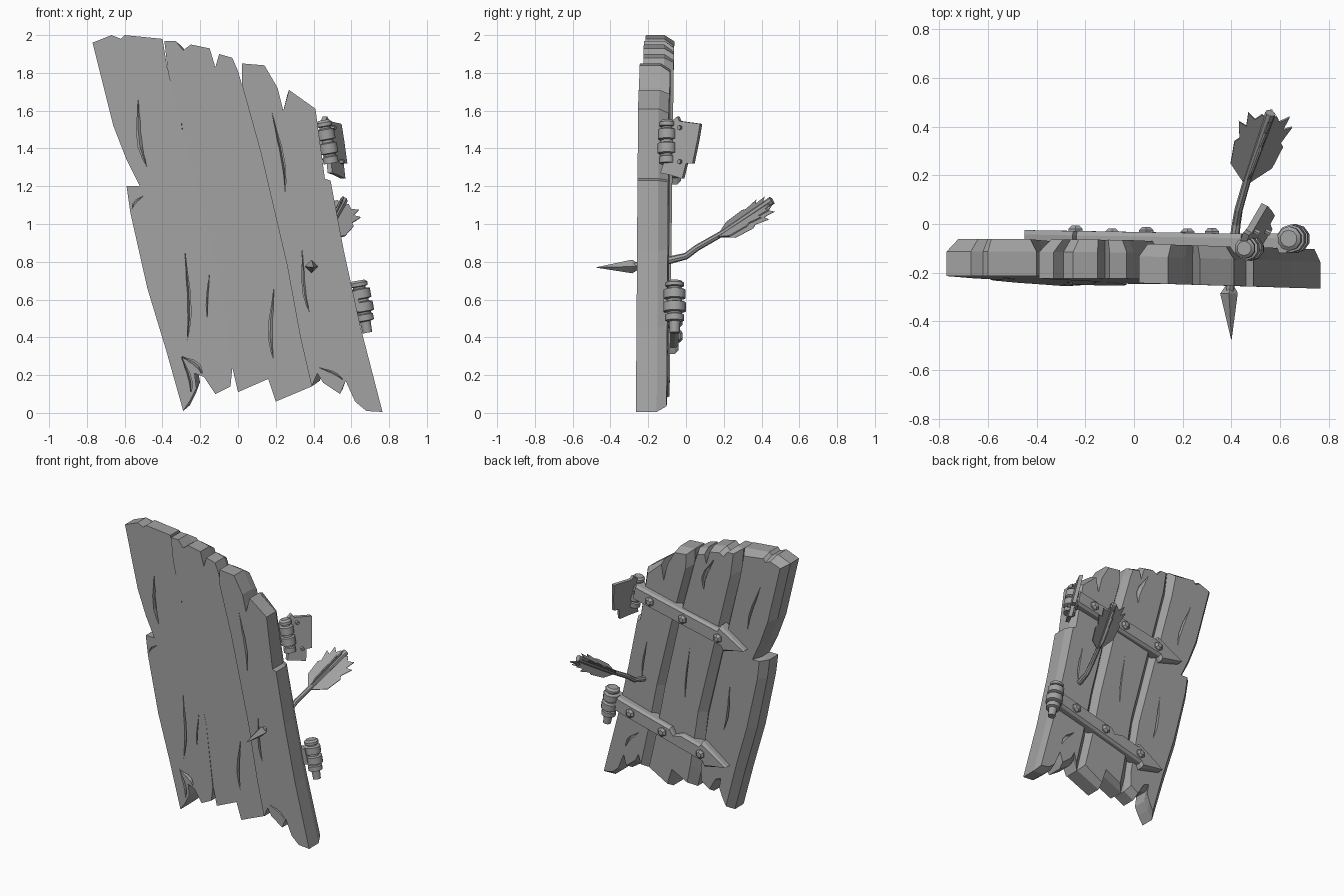
import bpy, bmesh, math, random
from mathutils import Vector

cube = bpy.data.objects.get("Cube")
if cube:
    bpy.data.objects.remove(cube)
random.seed(4)

GREY = (0.36, 0.36, 0.36, 1)
mat = bpy.data.materials.new("plain grey")
mat.use_nodes = True
mat.diffuse_color = GREY
mat.node_tree.nodes["Principled BSDF"].inputs["Base Color"].default_value = GREY


def loft(name, rings):
    """Closed solid through rings holding equal numbers of points."""
    bm = bmesh.new()
    loops = [[bm.verts.new(p) for p in ring] for ring in rings]
    n = len(loops[0])
    for a, b in zip(loops, loops[1:]):
        for i in range(n):
            j = (i + 1) % n
            bm.faces.new((a[i], a[j], b[j], b[i]))
    bm.faces.new(loops[0])
    bm.faces.new(loops[-1])
    bmesh.ops.recalc_face_normals(bm, faces=bm.faces)
    me = bpy.data.meshes.new(name)
    bm.to_mesh(me)
    bm.free()
    me.materials.append(mat)
    ob = bpy.data.objects.new(name, me)
    bpy.context.collection.objects.link(ob)
    return ob


def tube(name, path, radii, sides):
    """Round section swept along a path."""
    path = [Vector(p) for p in path]
    rings = []
    for i, (p, r) in enumerate(zip(path, radii)):
        d = (path[min(i + 1, len(path) - 1)] - path[max(i - 1, 0)]).normalized()
        u = d.cross(Vector((1, 0.01, 0))).normalized()
        v = d.cross(u)
        turns = [math.tau * k / sides for k in range(sides)]
        rings.append([p + r * (u * math.cos(t) + v * math.sin(t)) for t in turns])
    return loft(name, rings)


def carve(target, cutters):
    """Cut grooves, bake the result and drop the cutters."""
    for c in cutters:
        c.hide_render = True
        m = target.modifiers.new("groove", 'BOOLEAN')
        m.operation, m.solver, m.object = 'DIFFERENCE', 'EXACT', c
    dg = bpy.context.evaluated_depsgraph_get()
    me = bpy.data.meshes.new_from_object(target.evaluated_get(dg))
    target.modifiers.clear()
    target.data = me
    for c in cutters:
        bpy.data.objects.remove(c)


def crack(x0, z0, x1, z1, width, y, inward):
    """Curved sliver, one wall sloping, sunk into a plank face."""
    a, b = Vector((x0, y, z0)), Vector((x1, y, z1))
    side = (b - a).cross(Vector((0, 1, 0))).normalized() * width

    def ring(dy, slope):
        outer = [a.lerp(b, t) + side * 1.2 * math.sin(math.pi * t ** 1.4) for t in (.2, .45, .7, .88)]
        inner = [a.lerp(b, t) + side * slope * math.sin(math.pi * t ** 1.4) for t in (.88, .7, .45, .2)]
        return [p + Vector((0, dy, 0)) for p in [a] + outer + [b] + inner]
    return loft("crack_cutter", [ring(-.02 * inward, 0), ring(.025 * inward, .85)])


# Planks: outline, centre line x at foot and top, front y at foot and top, twist, depth
PLANKS = {
    "right_plank": ([(-.77, 1.96), (-.67, 2), (-.62, 1.98), (-.6, 2), (-.4, 1.98), (-.37, 1.8),
                     (-.22, 1.2), (-.09, .68), (-.03, .24), (-.04, .14), (-.12, .1), (-.18, .19),
                     (-.23, .21), (-.22, .13), (-.25, .07), (-.29, .01), (-.38, .33), (-.48, .66),
                     (-.57, 1.06), (-.59, 1.2), (-.52, 1.2), (-.59, 1.34), (-.66, 1.52)],
                    (-.16, -.59), (-.255, -.213), 0, .152),
    "middle_plank": ([(-.39, 1.97), (-.33, 1.97), (-.29, 1.92), (-.25, 1.95), (-.15, 1.93),
                      (-.12, 1.83), (-.1, 1.9), (-.03, 1.88), (0, 1.81), (.02, 1.74), (.12, 1.38),
                      (.26, .78), (.33, .4), (.39, .14), (.2, .06), (.16, .18), (0, .11),
                      (-.03, .24), (-.09, .68), (-.22, 1.2), (-.37, 1.8)],
                     (.22, -.21), (-.248, -.223), 0, .16),
    "left_plank": ([(.02, 1.85), (.14, 1.84), (.21, 1.72), (.24, 1.6), (.27, 1.71), (.41, 1.61),
                    (.46, 1.24), (.49, 1.23), (.56, .86), (.65, .45), (.765, .005), (.68, .01),
                    (.62, .06), (.57, .17), (.54, .1), (.45, .16), (.42, .21), (.39, .14),
                    (.33, .4), (.26, .78), (.12, 1.38), (.02, 1.74)],
                   (.58, .1), (-.26, -.245), -.03, .162),
}
# Cracks: end points and width
FRONT = {"right_plank": [(-.53, 1.67, -.48, 1.3, -.03), (-.28, .85, -.27, .38, .022),
                         (-.15, .75, -.16, .49, -.01), (-.3, .3, -.25, .1, .02),
                         (-.3, .3, -.19, .2, .03), (-.5, 1.15, -.56, 1.08, -.015)],
         "middle_plank": [(.19, .66, .19, .28, -.025), (-.3, 1.55, -.28, 1.3, .005)],
         "left_plank": [(.18, 1.59, .25, 1.17, .02), (.34, .86, .38, .53, -.02),
                        (.43, .24, .56, .17, .015)]}
BACK = {"right_plank": [(-.56, 1.75, -.45, 1.4, .02), (-.3, .95, -.24, .6, -.02)],
        "middle_plank": [(.02, 1.15, .06, .75, .012), (-.18, 1.85, -.1, 1.6, .04)],
        "left_plank": [(.38, 1.1, .42, .8, .015), (.45, .4, .56, .26, .025)]}

for name, (outline, (c0, c2), (f0, f2), twist, thick) in PLANKS.items():
    def face_y(x, z):
        return f0 + (f2 - f0) * z / 2 + twist * (x - c0 - (c2 - c0) * z / 2)

    def ring(depth, shrink, squash, rough=0):
        pts = []
        for x, z in outline:
            # The back chamfer is wider towards -x
            c = c0 + (c2 - c0) * z / 2 + .06
            jag = random.uniform(-rough, rough)
            nx, nz = c + (x - c) * (shrink + jag), 1 + (z - 1) * (squash + jag * .5)
            pts.append((nx, face_y(nx, nz) + depth, nz))
        return pts
    plank = loft(name, [ring(0, 1, 1), ring(thick - .052, 1, 1), ring(thick, .8, .965, .012)])
    cuts = [(c, 0, 1) for c in FRONT[name]] + [(c, thick, -1) for c in BACK[name]]
    carve(plank, [crack(*c, face_y((c[0] + c[2]) / 2, (c[1] + c[3]) / 2) + depth, inward)
                  for c, depth, inward in cuts])


# Hinge straps with spade tips and bolts
def strap(name, start, end, bolts, chip, lean):
    a, b = Vector((start[0], 0, start[1])), Vector((end[0], lean, end[1]))
    along = (b - a).normalized()
    up = Vector((-along.z, 0, along.x)) * -1
    length = (b - a).length
    shape = [(0, .055), (length * .5, .055), (length * .54, .055 - chip), (length * .6, .055),
             (length - .23, .055), (length - .22, .09), (length, 0), (length - .16, -.085),
             (length - .18, -.055), (0, -.055)]

    def ring(y, k):
        return [a + along * s + up * (w * k) + Vector((0, y, 0)) for s, w in shape]
    loft(name, [ring(-.12, 1), ring(-.058, 1), ring(-.04, .78)])
    for i, x in enumerate(bolts):
        p = a.lerp(b, (x - a.x) / (b.x - a.x))
        tube(f"{name}_bolt_{i + 1}", [p + Vector((0, y, 0)) for y in (-.06, -.032, -.018)],
             (.034, .034, .018), 6)


strap("upper_strap", (.45, 1.445), (-.45, 1.26), (.32, .05, -.24), 0, .015)
strap("lower_strap", (.64, .595), (-.29, .355), (.48, .22, -.09), .04, 0)

# Hinge barrels: (distance down the pin, radius)
BARREL = [(0, .035), (.012, .05), (.03, .05), (.034, .035), (.042, .035), (.048, .058),
          (.095, .058), (.1, .04), (.112, .04), (.117, .06), (.165, .06), (.17, .04),
          (.178, .04), (.183, .05), (.215, .05), (.22, .03), (.28, .027)]


def barrel(name, top, k, profile):
    d = Vector((.18, 0, -1)).normalized()
    ob = tube(name, [Vector(top) + d * t for t, r in profile], [r * k for t, r in profile], 10)
    for p in ob.data.polygons:
        p.use_smooth = len(p.vertices) == 4
    ob.data.set_sharp_from_angle(angle=math.radians(38))


barrel("lower_hinge_barrel", (.635, -.06, .70), 1, BARREL)
barrel("upper_hinge_barrel", (.452, -.1, 1.55), .85, [(t * 1.08, r) for t, r in BARREL[:-2]])

# Torn frame plate on the upper hinge
plate = [(-.1, 1.52), (-.04, 1.57), (-.03, 1.545), (.08, 1.53), (.065, 1.44), (.04, 1.32),
         (.005, 1.32), (-.015, 1.24), (-.08, 1.26), (-.13, 1.27), (-.1, 1.36)]
loft("upper_hinge_plate", [[(.52 + .55 * y - .25 * (z - 1.42) + dx, y - dx * .5, z)
                            for y, z in plate] for dx in (-.012, .012)])
for z in (1.33, 1.51):
    c = Vector((.52 - .25 * (z - 1.42), -.03, z))
    out = Vector((.018, -.009, 0))
    tube("plate_rivet", [c - out, c + out], (.012, .012), 6)

# Arrow stuck through the door
tube("arrow_shaft", [(.39, -.3, .775), (.41, -.08, .81), (.42, 0, .83), (.43, .06, .875),
                     (.47, .2, .955), (.56, .455, 1.125)],
     (.018, .02, .018, .017, .016, .022), 8)
tube("arrow_head", [(.395, -.25, .775), (.39, -.285, .775), (.4, -.475, .77)],
     (.015, .036, .001), 4)
root, tail = Vector((.457, .16, .93)), Vector((.56, .455, 1.125))
along = (tail - root).normalized()
side = along.cross(Vector((0, 0, 1))).normalized()
top = side.cross(along)
VANE = [(0, 0), (.09, .085), (.2, .1), (.22, .085), (.3, .11), (.285, .075), (.35, .085),
        (.325, .05), (.355, .03), (.33, 0)]
for i, (deg, k) in enumerate([(-32, 1.1), (75, .45), (165, 1.05), (270, .7)]):
    t = math.radians(deg)
    out = side * math.cos(t) + top * math.sin(t)
    thin = along.cross(out) * .004
    loft(f"arrow_vane_{i + 1}", [[root + along * s + out * (w * k) + thin * e
                                  for s, w in VANE] for e in (-1, 1)])
